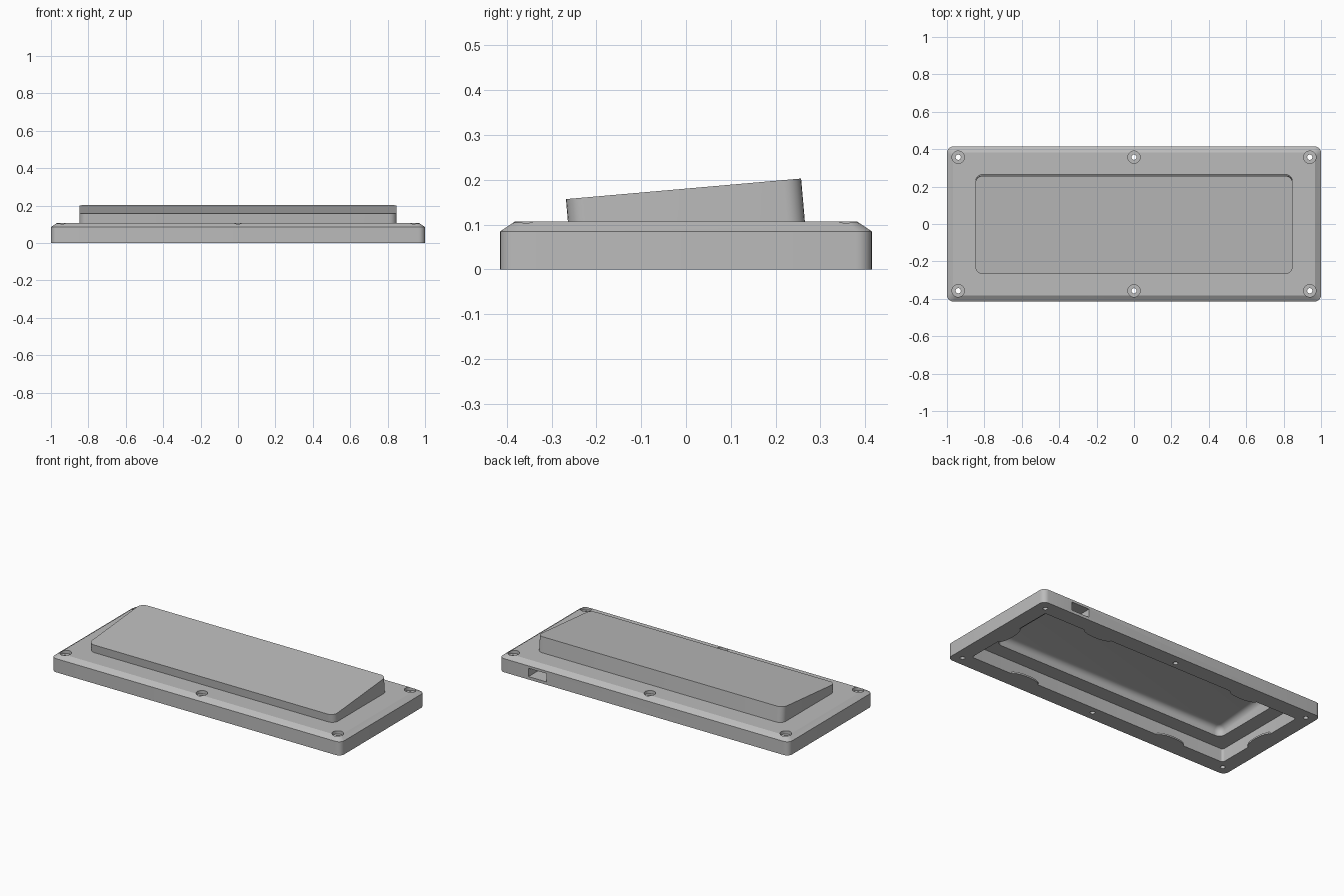
import bpy, bmesh, math
from mathutils import Vector

cube = bpy.data.objects.get("Cube")
if cube:
    bpy.data.objects.remove(cube, do_unlink=True)

grey = bpy.data.materials.new("case grey")
grey.use_nodes = True
GREY = (0.5, 0.5, 0.5, 1)
grey.diffuse_color = GREY
grey.node_tree.nodes["Principled BSDF"].inputs["Base Color"].default_value = GREY

TILT = math.radians(5)
SIN, COS = math.sin(TILT), math.cos(TILT)
TOP_Y, TOP_Z = -0.0055, 0.18      # centre of the sloped top
PLATE_Z, CEIL_Z = 0.107, 0.082    # outside and inside of the flat plate
OPEN_X, OPEN_Y = 0.905, 0.315     # opening underneath


def make_object(name, bm):
    bmesh.ops.recalc_face_normals(bm, faces=bm.faces)
    mesh = bpy.data.meshes.new(name)
    bm.to_mesh(mesh)
    bm.free()
    mesh.materials.append(grey)
    obj = bpy.data.objects.new(name, mesh)
    bpy.context.collection.objects.link(obj)
    return obj


def rounded_rect(hx, hy, r, steps=6):
    pts = []
    for i, (sx, sy) in enumerate([(1, 1), (-1, 1), (-1, -1), (1, -1)]):
        for k in range(steps + 1):
            a = math.pi / 2 * (i + k / steps)
            pts.append((sx * (hx - r) + r * math.cos(a),
                        sy * (hy - r) + r * math.sin(a)))
    return pts


def level(hx, hy, r, z):
    return [Vector((x, y, z)) for x, y in rounded_rect(hx, hy, r)]


def tilted(hx, hy, r, depth=None, z=None):
    """Loop on the sloped block: a fixed depth below its top, or cut at height z."""
    out = []
    for u, v in rounded_rect(hx, hy, r):
        d = depth if z is None else (TOP_Z + v * SIN - z) / COS
        out.append(Vector((u, TOP_Y + v * COS + d * SIN, TOP_Z + v * SIN - d * COS)))
    return out


# Shell: one continuous skin from the sloped top, round the rim, into the pocket
loops = [
    tilted(0.848, 0.2635, 0.04, depth=0),
    tilted(0.848, 0.2635, 0.04, z=PLATE_Z),
    level(0.968, 0.382, 0.02, PLATE_Z),
    level(1.0, 0.415, 0.035, 0.085),
    level(1.0, 0.415, 0.035, 0),
    level(OPEN_X, OPEN_Y, 0.015, 0),
    level(OPEN_X, OPEN_Y, 0.015, CEIL_Z),
    tilted(0.81, 0.225, 0.04, z=CEIL_Z),
]
FILLET, SKIN = 0.035, 0.025
for k in range(7):
    a = math.pi / 2 * k / 6
    inset = FILLET * (1 - math.cos(a))
    loops.append(tilted(0.81 - inset, 0.225 - inset, 0.042 - inset,
                        depth=SKIN + FILLET * (1 - math.sin(a))))

bm = bmesh.new()
rings = [[bm.verts.new(p) for p in loop] for loop in loops]
for a, b in zip(rings, rings[1:]):
    for i in range(len(a)):
        j = (i + 1) % len(a)
        bm.faces.new((a[i], a[j], b[j], b[i]))
bm.faces.new(rings[0])
bm.faces.new(rings[-1])
shell = make_object("case_shell", bm)


# Cutters: screw holes with counterbores, and the cable port in the back wall
def cut(bm):
    cutter = make_object("cutter", bm)
    cutter.hide_render = True
    mod = shell.modifiers.new("cut", 'BOOLEAN')
    mod.operation = 'DIFFERENCE'
    mod.solver = 'EXACT'
    mod.object = cutter
    bpy.context.view_layer.objects.active = shell
    bpy.ops.object.modifier_apply(modifier=mod.name)
    bpy.data.objects.remove(cutter, do_unlink=True)


def cylinders(radius, z0, z1):
    bm = bmesh.new()
    for x in (-0.94, 0, 0.94):
        for y in (-0.357, 0.357):
            made = bmesh.ops.create_cone(bm, cap_ends=True, segments=32, radius1=radius,
                                         radius2=radius, depth=z1 - z0)
            bmesh.ops.translate(bm, verts=made["verts"], vec=(x, y, (z0 + z1) / 2))
    return bm


cut(cylinders(0.033, 0.087, 0.15))
cut(cylinders(0.014, -0.05, 0.1))

bm = bmesh.new()
bmesh.ops.create_cube(bm, size=1)
bmesh.ops.scale(bm, verts=bm.verts, vec=(0.125, 0.2, 0.052))
bmesh.ops.translate(bm, verts=bm.verts, vec=(0.735, 0.39, 0.044))
cut(bm)

for obj in bpy.context.selected_objects:
    obj.select_set(False)
shell.select_set(True)
bpy.context.view_layer.objects.active = shell
bpy.ops.object.shade_smooth_by_angle(angle=math.radians(25))


# Thin half-round tabs along the edge of the opening
def tab(name, x, y, angle):
    bm = bmesh.new()
    verts = []
    for k in range(17):
        a = math.pi * k / 16
        verts.append(bm.verts.new((0.095 * math.cos(a), 0.03 * math.sin(a), 0)))
    face = bm.faces.new(verts)
    ext = bmesh.ops.extrude_face_region(bm, geom=[face])
    top = [g for g in ext["geom"] if isinstance(g, bmesh.types.BMVert)]
    bmesh.ops.translate(bm, verts=top, vec=(0, 0, 0.01))
    obj = make_object(name, bm)
    obj.location = (x, y, 0)
    obj.rotation_euler.z = angle


for side, sx in (("left", 1), ("right", -1)):
    tab("front_tab_" + side, sx * 0.525, -OPEN_Y, 0)
    tab("back_tab_" + side, sx * 0.525, OPEN_Y, math.pi)
    tab("end_tab_" + side, sx * OPEN_X, 0, sx * math.pi / 2)
